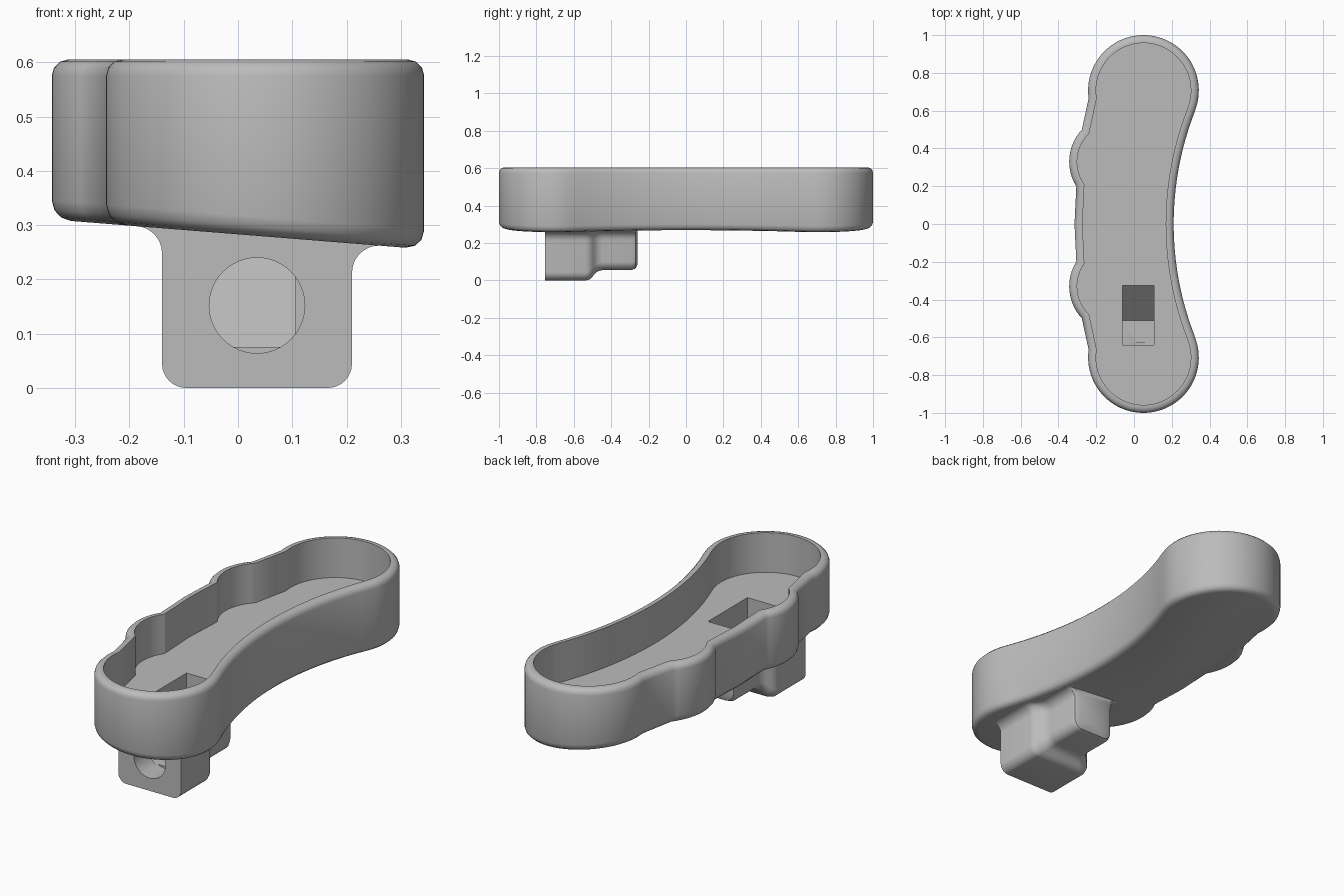
import bpy, bmesh, math
from mathutils import Vector

cube = bpy.data.objects.get("Cube")
if cube:
    bpy.data.objects.remove(cube)

grey = bpy.data.materials.new("plain grey")
grey.use_nodes = True
grey.diffuse_color = (0.5, 0.5, 0.5, 1)
grey.node_tree.nodes["Principled BSDF"].inputs["Base Color"].default_value = grey.diffuse_color

RIM, FLOOR = 0.605, 0.405


def underside(x):
    """Height of the slanted bottom."""
    return 0.283 - 0.08 * x


def arc(cx, cy, r, start, end, n):
    angles = [math.radians(start + (end - start) * i / n) for i in range(n + 1)]
    return [(cx + r * math.cos(a), cy + r * math.sin(a)) for a in angles]


def inset(points, d):
    """Move a counter-clockwise outline inward by d with mitred corners."""
    result = []
    for i, p in enumerate(points):
        p = Vector(p)
        a = (p - Vector(points[i - 1])).normalized()
        b = (Vector(points[(i + 1) % len(points)]) - p).normalized()
        na, nb = Vector((-a.y, a.x)), Vector((-b.y, b.x))
        result.append(p + (na + nb) * d / max(0.4, 1 + na.dot(nb)))
    return result


def loft(name, rings):
    """Skin a stack of equal-length rings and cap both ends."""
    bm = bmesh.new()
    loops = [[bm.verts.new(p) for p in ring] for ring in rings]
    n = len(loops[0])
    for low, high in zip(loops, loops[1:]):
        for i in range(n):
            j = (i + 1) % n
            bm.faces.new((low[i], low[j], high[j], high[i]))
    bm.faces.new(loops[0][::-1])
    bm.faces.new(loops[-1])
    bmesh.ops.recalc_face_normals(bm, faces=bm.faces)
    mesh = bpy.data.meshes.new(name)
    bm.to_mesh(mesh)
    bm.free()
    mesh.materials.append(grey)
    obj = bpy.data.objects.new(name, mesh)
    bpy.context.collection.objects.link(obj)
    return obj


def combine(target, tool, operation):
    tool.hide_render = True
    mod = target.modifiers.new(operation.lower(), "BOOLEAN")
    mod.operation, mod.object, mod.solver = operation, tool, "EXACT"
    bpy.context.view_layer.objects.active = target
    bpy.ops.object.modifier_apply(modifier=mod.name)
    bpy.data.objects.remove(tool)


# Tray outline: concave side, round end, two finger bumps, mirrored in y
half = arc(1.847, 0, 1.637, 180, 158.9, 16)
half += arc(0.05, 0.707, 0.293, -21, 188, 48)
half += arc(-0.095, 0.33, 0.248, 137, 212, 16)
outline = half + [(-0.315, 0)] + [(x, -y) for x, y in reversed(half[1:])]

# Tray wall section: inset, and height from the underside or the rim
rings = []
for d, h in ((0.035, 0), (0.017, 0.005), (0.005, 0.017), (0, 0.035)):
    rings.append([(p.x, p.y, underside(p.x) + h) for p in inset(outline, d)])
for d, z in ((0, RIM - 0.03), (0.004, RIM - 0.015), (0.015, RIM - 0.004),
             (0.03, RIM), (0.042, RIM), (0.042, FLOOR)):
    rings.append([(p.x, p.y, z) for p in inset(outline, d)])
tray = loft("tray_with_socket", rings)


# Socket under the tray: rounded section flaring into the underside
def socket_section(y, d):
    left, right, r, flare = -0.14 + d, 0.21 - d, 0.045, 0.05
    pts = arc(left + r, d + r, r, 180, 270, 8) + arc(right - r, d + r, r, 270, 360, 8)
    pts += arc(right + flare, underside(right + flare) - flare, flare, 180, 90, 8)
    pts += [(right + flare, 0.35), (left - flare, 0.35)]
    pts += arc(left - flare, underside(left - flare) - flare, flare, 90, 0, 8)
    return [(x, y, z) for x, z in pts]


steps = ((-0.755, 0), (-0.535, 0), (-0.515, 0.006), (-0.5, 0.02), (-0.488, 0.036),
         (-0.47, 0.05), (-0.445, 0.056), (-0.29, 0.056), (-0.27, 0.064), (-0.26, 0.085))
socket = loft("socket", [socket_section(y, d) for y, d in steps])
combine(tray, socket, "UNION")

# Ramped slot through the tray floor
slot = ((-0.64, 0.075), (-0.51, 0.075), (-0.325, 0.26), (-0.325, 0.5), (-0.64, 0.5))
combine(tray, loft("slot_cutter", [[(x, y, z) for y, z in slot] for x in (-0.06, 0.105)]),
        "DIFFERENCE")

# Round opening in the front of the socket
ring = arc(0.035, 0.152, 0.088, 0, 352.5, 47)
combine(tray, loft("opening_cutter", [[(x, y, z) for x, z in ring] for y in (-0.8, -0.63)]),
        "DIFFERENCE")

bpy.ops.object.select_all(action="DESELECT")
tray.select_set(True)
bpy.context.view_layer.objects.active = tray
bpy.ops.object.shade_smooth_by_angle(angle=math.radians(32))
